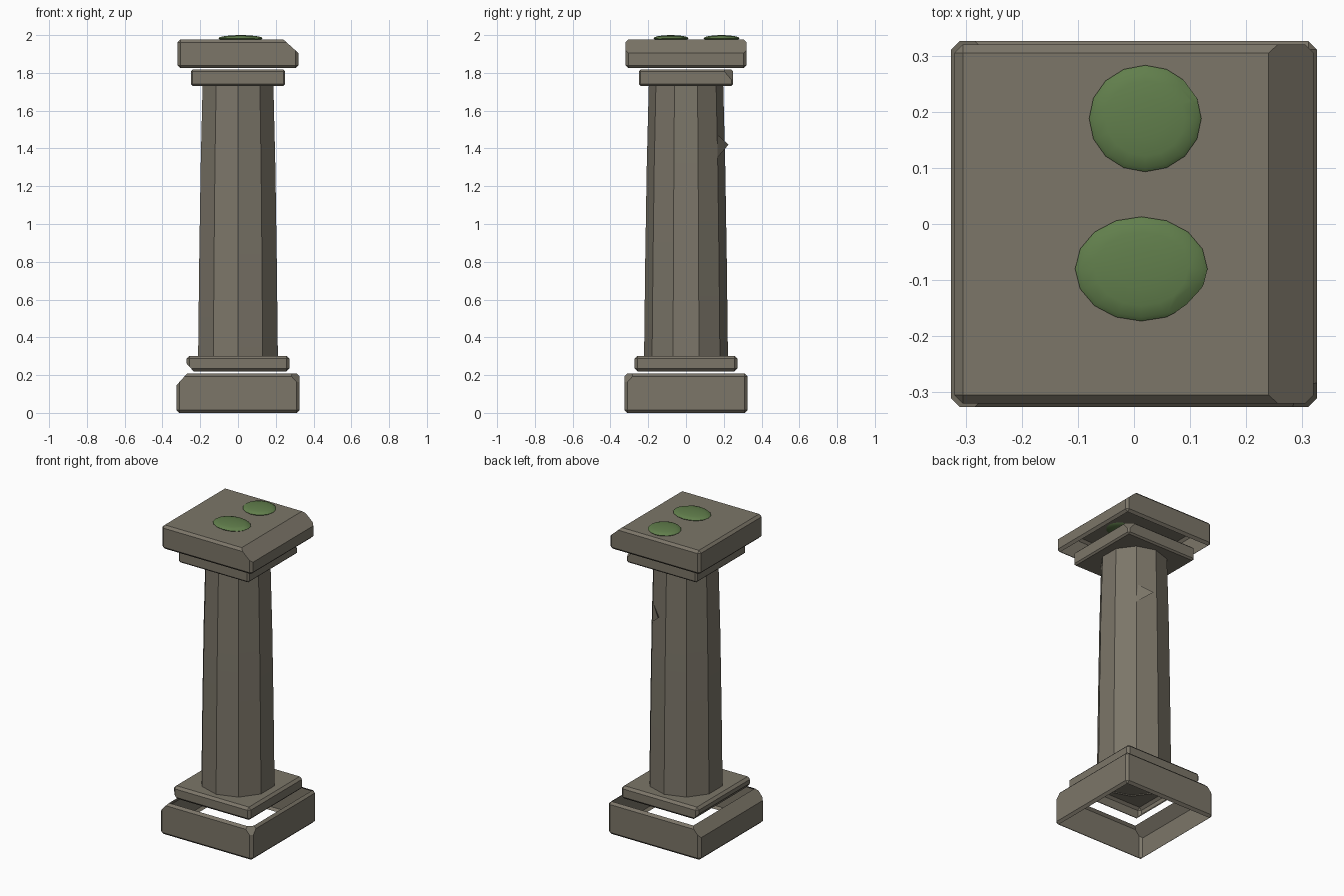
import bpy, bmesh, math
from mathutils import Vector, Matrix

cube = bpy.data.objects.get("Cube")
if cube:
    bpy.data.objects.remove(cube, do_unlink=True)


def material(name, color):
    m = bpy.data.materials.new(name)
    m.use_nodes = True
    m.diffuse_color = color
    m.node_tree.nodes["Principled BSDF"].inputs["Base Color"].default_value = color
    return m


stone = material("weathered stone", (0.2, 0.18, 0.14, 1))
moss = material("green moss", (0.12, 0.21, 0.072, 1))


def finish(bm, name, mat, angle=30):
    bmesh.ops.recalc_face_normals(bm, faces=bm.faces)
    mesh = bpy.data.meshes.new(name)
    bm.to_mesh(mesh)
    bm.free()
    mesh.materials.append(mat)
    obj = bpy.data.objects.new(name, mesh)
    bpy.context.collection.objects.link(obj)
    bpy.ops.object.select_all(action='DESELECT')
    obj.select_set(True)
    bpy.context.view_layer.objects.active = obj
    bpy.ops.object.shade_smooth_by_angle(angle=math.radians(angle))
    return obj


def chip(bm, point, normal):
    """Slice off what lies beyond a plane and close the cut."""
    geom = bm.verts[:] + bm.edges[:] + bm.faces[:]
    cut = bmesh.ops.bisect_plane(bm, geom=geom, plane_co=Vector(point),
                                 plane_no=Vector(normal).normalized(), clear_outer=True)
    edges = [e for e in cut["geom_cut"] if isinstance(e, bmesh.types.BMEdge)]
    bmesh.ops.holes_fill(bm, edges=edges, sides=0)


def block(name, half, z0, z1, chips, open_sides, bevel=0.015):
    """Square bevelled block with chipped edges; covered flat sides are left open."""
    bm = bmesh.new()
    bmesh.ops.create_cube(bm, size=1, matrix=Matrix.Translation((0, 0, (z0 + z1) / 2))
                          @ Matrix.Diagonal((2 * half, 2 * half, z1 - z0, 1)))
    bmesh.ops.bevel(bm, geom=bm.edges[:], offset=bevel, segments=1,
                    profile=0.5, affect='EDGES')
    for point, normal in chips:
        chip(bm, point, normal)
    bm.normal_update()
    hidden = [f for f in bm.faces if any(f.normal.z * s > 0.99 for s in open_sides)]
    bmesh.ops.delete(bm, geom=hidden, context='FACES')
    return finish(bm, name, stone)


# Stacked blocks of the base and the capital
block("base_block", 0.326, 0, 0.208,
      [((-0.27, 0, 0.208), (-1, 0, 0.9)),
       ((0.326, -0.27, 0.208), (1, -1, 0.9))], (-1, 1))
block("base_plinth", 0.272, 0.22, 0.302,
      [((-0.235, 0, 0.22), (-1, 0, -0.9))], (-1,))
block("capital_neck", 0.25, 1.73, 1.817,
      [((0.25, 0.195, 1.817), (1, 1, 0.85))], (1,), 0.01)
block("capital_slab", 0.32, 1.825, 1.977,
      [((0.24, 0, 1.977), (0.9, 0, 1))], (-1,))

# Ten-sided tapering shaft with a slight swell
bm = bmesh.new()
sides, rings = 10, []
for z, r in ((0.295, 0.222), (0.8, 0.216), (1.3, 0.208), (1.735, 0.197)):
    rings.append([bm.verts.new((r * math.sin(math.tau * i / sides),
                                r * math.cos(math.tau * i / sides), z))
                  for i in range(sides)])
for low, high in zip(rings, rings[1:]):
    for i in range(sides):
        j = (i + 1) % sides
        bm.faces.new((low[i], low[j], high[j], high[i]))
finish(bm, "shaft", stone)

# Stone splinter on the back of the shaft
bm = bmesh.new()
for p in ((0.11, 0.17, 1.47), (0.04, 0.225, 1.42), (0.125, 0.165, 1.35), (0.07, 0.17, 1.4)):
    bm.verts.new(p)
bmesh.ops.convex_hull(bm, input=bm.verts[:])
finish(bm, "shaft_splinter", stone)


# Thin moss cushions, each with one sliced edge
def moss_patch(name, x, y, rx, ry, point, normal):
    bm = bmesh.new()
    bmesh.ops.create_uvsphere(bm, u_segments=16, v_segments=8, radius=1)
    bmesh.ops.transform(bm, verts=bm.verts, matrix=Matrix.Translation((x, y, 1.983))
                        @ Matrix.Diagonal((rx, ry, 0.017, 1)))
    chip(bm, point, normal)
    finish(bm, name, moss, 40)


moss_patch("moss_back", 0.02, 0.188, 0.1, 0.095, (0.085, 0.237, 1.992), (0.79, 0.61, 1.5))
moss_patch("moss_front", 0.013, -0.08, 0.118, 0.093, (0.09, -0.122, 1.992), (0.7, -0.71, 1.5))
